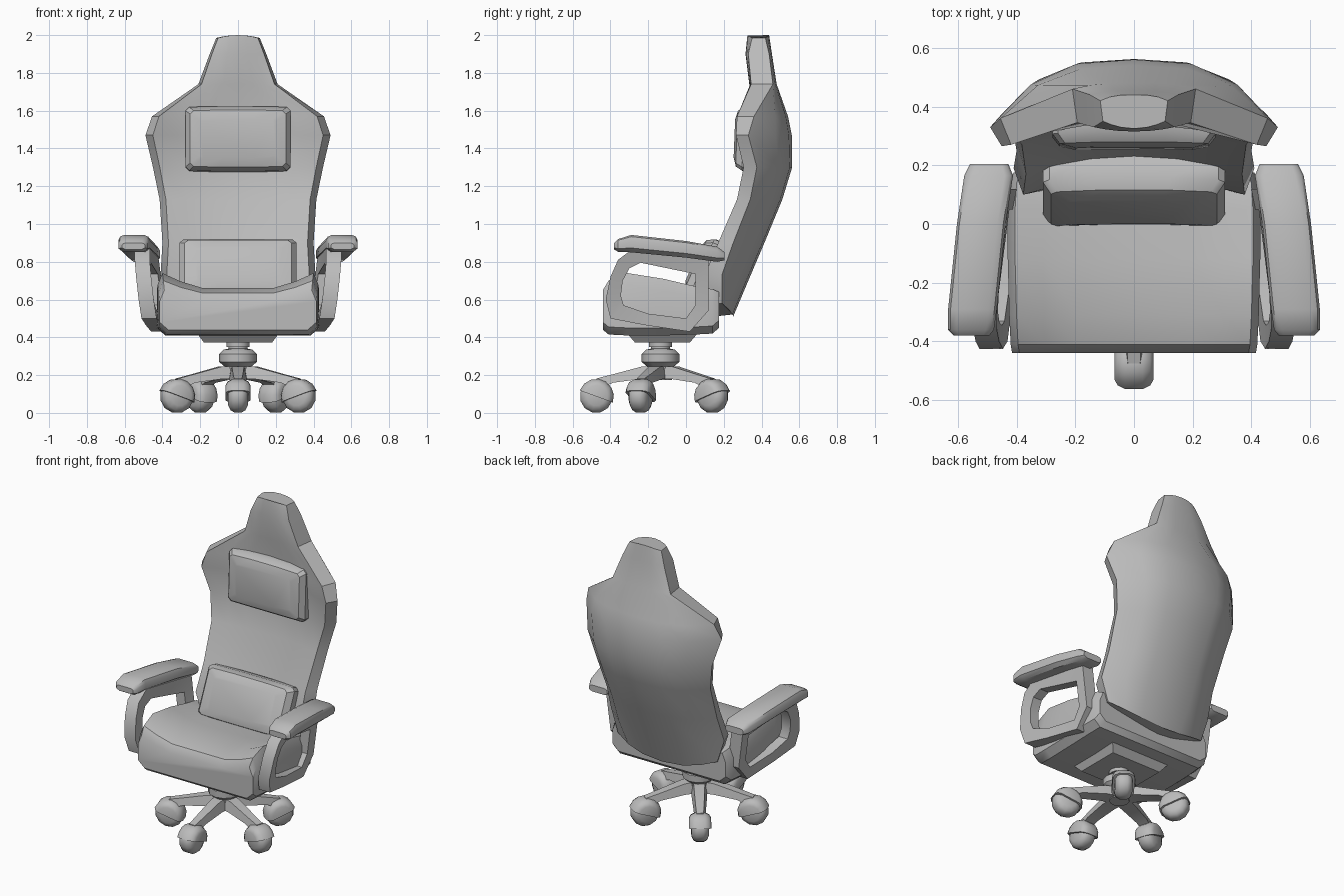
import bpy, bmesh, math
from mathutils import Vector, Matrix

grey = bpy.data.materials.new("plain grey")
grey.diffuse_color = (0.5, 0.5, 0.5, 1)


def loft(name, rings, closed=False, mirror=False, angle=35):
    """Skin equal-length rings of points; cap the ends or close into a loop."""
    bm = bmesh.new()
    vr = [[bm.verts.new(p) for p in ring] for ring in rings]
    n, m = len(vr), len(vr[0])
    for i in range(n if closed else n - 1):
        a, b = vr[i], vr[(i + 1) % n]
        for j in range(m):
            k = (j + 1) % m
            bm.faces.new((a[j], a[k], b[k], b[j]))
    if not closed:
        bm.faces.new(vr[0][::-1])
        bm.faces.new(vr[-1])
    bmesh.ops.recalc_face_normals(bm, faces=bm.faces)
    for f in bm.faces:
        f.smooth = True
    for e in bm.edges:
        e.smooth = e.calc_face_angle(0) < math.radians(angle)
    me = bpy.data.meshes.new(name)
    bm.to_mesh(me)
    bm.free()
    me.materials.append(grey)
    ob = bpy.data.objects.new(name, me)
    bpy.context.collection.objects.link(ob)
    if mirror:
        ob.modifiers.new("Mirror", 'MIRROR')
    return ob


# Backrest shell: z, half width, centre front/back y, rim front/back y, rim z offset
rows = [(0.51, 0.36, 0.15, 0.25, 0.11, 0.19, 0.07),
        (0.70, 0.41, 0.16, 0.33, 0.10, 0.19, 0.03),
        (0.90, 0.40, 0.235, 0.415, 0.17, 0.25, 0),
        (1.13, 0.415, 0.31, 0.51, 0.27, 0.34, 0),
        (1.30, 0.45, 0.355, 0.562, 0.305, 0.375, 0),
        (1.47, 0.49, 0.36, 0.56, 0.265, 0.33, 0),
        (1.57, 0.455, 0.355, 0.54, 0.27, 0.36, 0),
        (1.74, 0.21, 0.335, 0.48, 0.345, 0.46, 0),
        (1.90, 0.15, 0.315, 0.455, 0.33, 0.44, 0),
        (2.00, 0.115, 0.325, 0.44, 0.35, 0.42, -0.015)]
steps = [-1, -0.72, -0.4, 0, 0.4, 0.72, 1]
rings = []
for z, w, cf, cb, rf, rb, dz in rows:
    back = [(w * t, cb + (rb - cb) * abs(t) ** 3, z + dz * t * t) for t in steps]
    front = [(w * 0.92 * t, cf + (rf - cf) * t * t, z + dz * t * t) for t in reversed(steps)]
    rings.append(back + front)
loft("backrest", rings)

# Seat with raised side bolsters: y, half width, bottom z, centre top z, bolster top z
rows = [(-0.44, 0.415, 0.44, 0.59, 0.65), (-0.41, 0.42, 0.415, 0.635, 0.70),
        (-0.31, 0.425, 0.41, 0.662, 0.74), (-0.12, 0.43, 0.41, 0.655, 0.71),
        (0.05, 0.43, 0.415, 0.645, 0.67), (0.14, 0.425, 0.42, 0.635, 0.655),
        (0.175, 0.41, 0.45, 0.61, 0.64)]
rings = []
for y, w, zb, zc, zt in rows:
    half = [(w - 0.045, zb), (w, zb + 0.04), (w, zt - 0.06), (w - 0.025, zt),
            (w * 0.72, zc + (zt - zc) * 0.45), (w * 0.45, zc)]
    rings.append([(x, y, z) for x, z in half] + [(-x, y, z) for x, z in reversed(half)])
loft("seat", rings)


# Pillows: chamfered outlines, domed on the front face
def cushion(name, cy, cz, w, h, d, tilt, bend):
    rot = Matrix.Rotation(tilt, 3, 'X')
    rings = []
    for depth, sx, sz in [(1, 0.95, 0.92), (0.6, 1, 1), (-0.35, 1, 0.98), (-0.8, 0.91, 0.86), (-1, 0.72, 0.6)]:
        ring = []
        for x, z in [(0.93, -1), (1, -0.88), (1, 0.88), (0.93, 1), (0.4, 1.02), (-0.4, 1.02),
                     (-0.93, 1), (-1, 0.88), (-1, -0.88), (-0.93, -1), (-0.4, -1.02), (0.4, -1.02)]:
            x, z = x * w * sx, z * h * sz
            ring.append(rot @ Vector((x, depth * d - bend * x * x, z)) + Vector((0, cy, cz)))
        rings.append(ring)
    loft(name, rings)


cushion("head_pillow", 0.335, 1.45, 0.278, 0.172, 0.075, -0.04, 0.1)
cushion("lumbar_pillow", 0.12, 0.755, 0.31, 0.165, 0.085, -0.42, 0.1)


# Armrest frames: leaning closed loops, outer and inner (y, z) outlines
outer = [(-0.425, 0.60), (-0.40, 0.72), (-0.36, 0.81), (-0.28, 0.87), (0.12, 0.82),
         (0.118, 0.54), (0.02, 0.43), (-0.22, 0.465), (-0.40, 0.50)]
inner = [(-0.345, 0.62), (-0.335, 0.70), (-0.30, 0.765), (-0.24, 0.795), (0.05, 0.735),
         (0.05, 0.57), (0.0, 0.50), (-0.20, 0.525), (-0.33, 0.57)]


def arm_point(y, z, dx):
    return (0.48 + 0.13 * (z - 0.57) - 0.1 * (y + 0.4) + dx, y, z)


loft("armrest_frames", [[arm_point(*o, -0.04), arm_point(*o, 0.04), arm_point(*i, 0.032), arm_point(*i, -0.032)]
                        for o, i in zip(outer, inner)], closed=True, mirror=True, angle=30)

# Armrest pads: y, centre x, half width, bottom z, top z
rows = [(-0.38, 0.553, 0.06, 0.865, 0.90), (-0.36, 0.555, 0.078, 0.853, 0.92), (-0.29, 0.550, 0.083, 0.85, 0.942),
        (0.0, 0.520, 0.083, 0.822, 0.91), (0.165, 0.495, 0.083, 0.80, 0.88), (0.205, 0.493, 0.065, 0.808, 0.85)]
rings = []
for y, cx, w, zb, zt in rows:
    h = zt - zb
    half = [(0.7, 0), (1, 0.25), (1, 0.68), (0.9, 0.9), (0.65, 1)]
    rings.append([(cx + a * w, y, zb + b * h) for a, b in half]
                 + [(cx - a * w, y, zb + b * h) for a, b in reversed(half)])
loft("armrest_pads", rings, mirror=True, angle=40)

# Mount plate under the seat
CY = -0.135
loft("mount_plate", [[(sx * w, CY + 0.01 + sy * d, z) for sx, sy in ((-1, -1), (1, -1), (1, 1), (-1, 1))]
                     for z, w, d in ((0.372, 0.18, 0.145), (0.425, 0.22, 0.19))])


# Column and hub
def circle(r, z, n=12):
    return [(r * math.cos(2 * math.pi * i / n), CY + r * math.sin(2 * math.pi * i / n), z) for i in range(n)]


loft("column", [circle(r, z) for r, z in [(0.06, 0.175), (0.07, 0.245), (0.1, 0.27), (0.1, 0.312), (0.075, 0.335),
                                          (0.05, 0.34), (0.05, 0.348), (0.062, 0.35), (0.062, 0.38)]])

# Five legs, each with a wheel and a hood
for k in range(5):
    a = math.radians(72 * k)
    u, v = Vector((math.sin(a), -math.cos(a), 0)), Vector((math.cos(a), math.sin(a), 0))

    def at(r, s, z):
        return Vector((0, CY, z)) + u * r + v * s

    loft(f"leg_{k + 1}", [[at(r, -w, zb), at(r, w, zb), at(r, w * 0.7, zt), at(r, -w * 0.7, zt)]
                          for r, w, zb, zt in [(0, 0.05, 0.18, 0.25), (0.1, 0.046, 0.18, 0.245),
                                               (0.25, 0.037, 0.16, 0.205), (0.34, 0.03, 0.12, 0.182)]])

    def disc(radius, s, start, sweep, n):
        return [at(0.34 + radius * math.cos(start + sweep * i / n), s, 0.087 + radius * math.sin(start + sweep * i / n))
                for i in range(n if sweep > 4 else n + 1)]

    loft(f"wheel_{k + 1}", [disc(r, s, math.pi / 12, 2 * math.pi, 12)
                            for s, r in [(-0.052, 0.05), (-0.04, 0.075), (-0.02, 0.087),
                                         (0.02, 0.087), (0.04, 0.075), (0.052, 0.05)]])
    loft(f"wheel_hood_{k + 1}", [disc(r, s, math.radians(20), math.pi, 7)
                                 for s, r in [(-0.066, 0.06), (-0.055, 0.08), (-0.03, 0.093),
                                              (0.03, 0.093), (0.055, 0.08), (0.066, 0.06)]])
